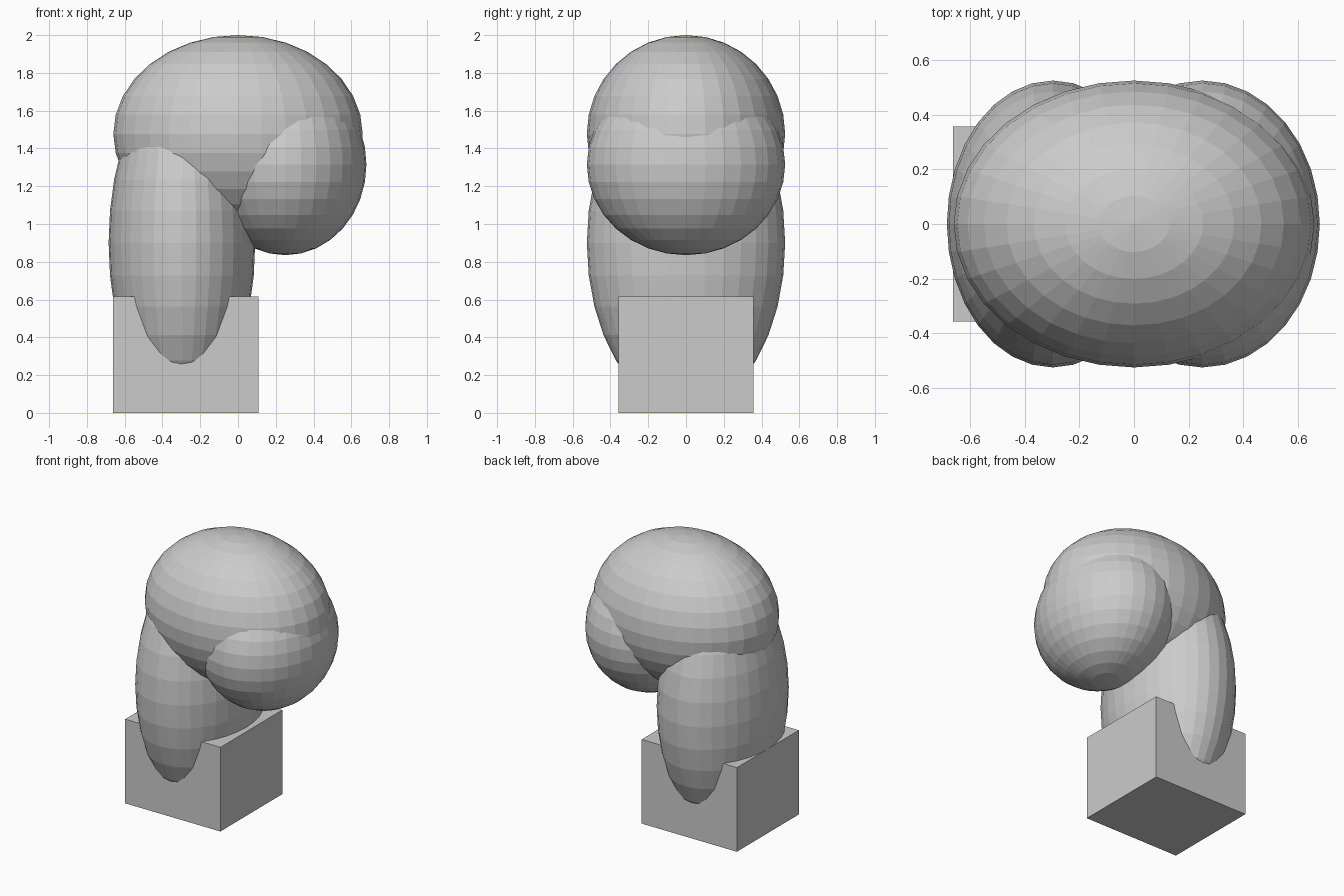
import bpy

if "Cube" in bpy.data.objects:
    bpy.data.objects.remove(bpy.data.objects["Cube"])


def ellipsoid(name, centre, radii):
    """Flat-shaded stretched sphere with its poles along z."""
    bpy.ops.mesh.primitive_uv_sphere_add(segments=32, ring_count=16, radius=1, location=centre)
    ob = bpy.context.object
    ob.name = name
    ob.scale = radii
    bpy.ops.object.transform_apply(location=False, rotation=False, scale=True)
    return ob


# Square base block
bpy.ops.mesh.primitive_cube_add(size=1, location=(-0.277, 0, 0.3075))
base = bpy.context.object
base.name = "base_block"
base.scale = (0.77, 0.715, 0.615)
bpy.ops.object.transform_apply(location=False, rotation=False, scale=True)

# Three overlapping rounded masses
ellipsoid("upright_body", (-0.297, 0, 0.90), (0.388, 0.525, 0.88))
ellipsoid("top_dome", (0, 0, 1.477), (0.66, 0.525, 0.523))
ellipsoid("front_lobe", (0.25, 0, 1.315), (0.43, 0.525, 0.48))
